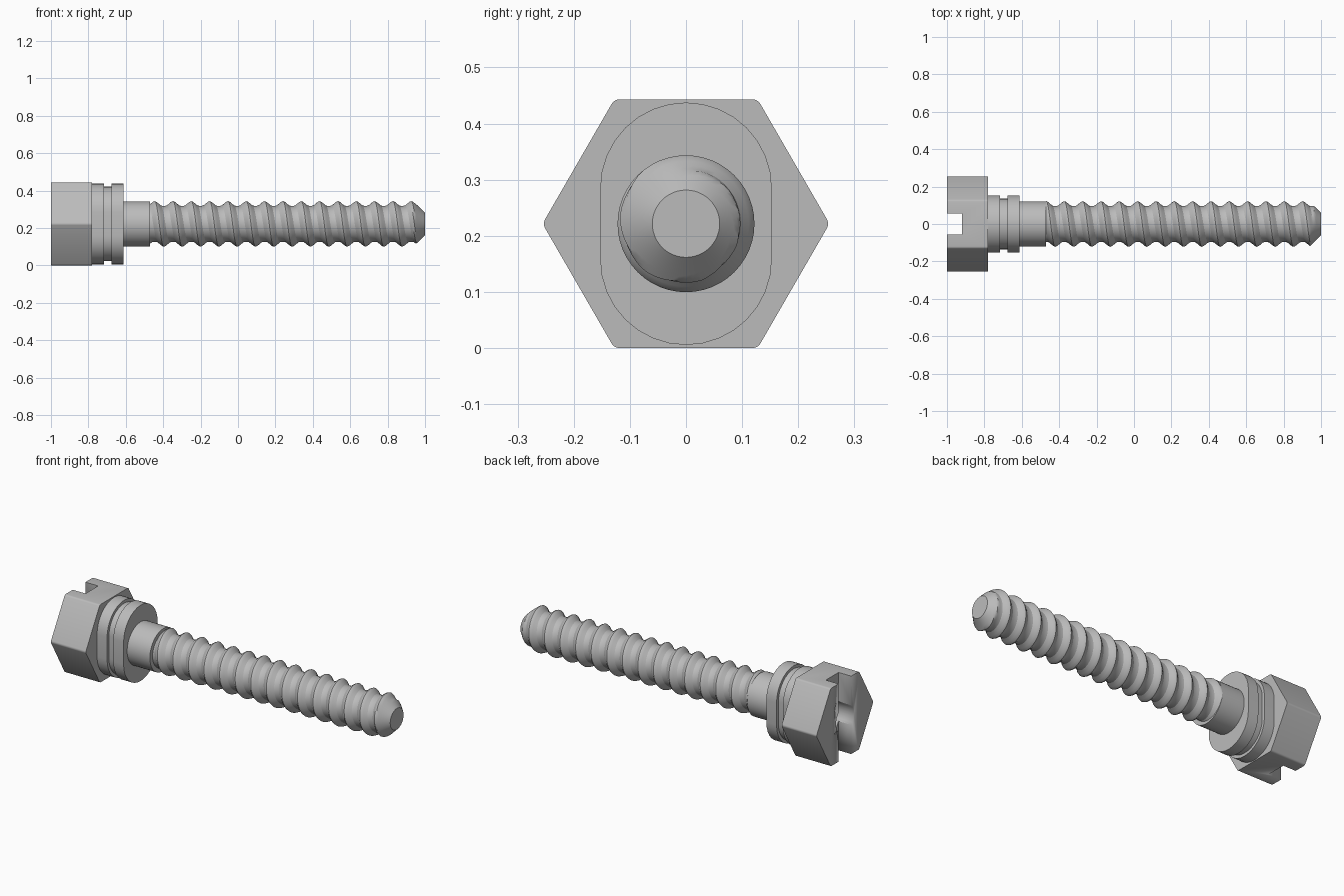
import bpy, bmesh
from math import pi, cos, sin, radians
from mathutils import Matrix

AXIS_Z = 0.2215
HEAD_R = AXIS_Z / cos(pi / 6)

cube = bpy.data.objects.get("Cube")
if cube:
    bpy.data.objects.remove(cube)

steel = bpy.data.materials.new("steel_grey")
steel.use_nodes = True
steel.diffuse_color = (0.5, 0.5, 0.5, 1)
steel.node_tree.nodes["Principled BSDF"].inputs["Base Color"].default_value = (0.5, 0.5, 0.5, 1)


def finish(name, bm, smooth=True):
    """Turn a bmesh into an object lying along the bolt axis."""
    bmesh.ops.recalc_face_normals(bm, faces=bm.faces)
    mesh = bpy.data.meshes.new(name)
    bm.to_mesh(mesh)
    bm.free()
    mesh.materials.append(steel)
    obj = bpy.data.objects.new(name, mesh)
    obj.location.z = AXIS_Z
    bpy.context.collection.objects.link(obj)
    if smooth:
        bpy.ops.object.select_all(action="DESELECT")
        obj.select_set(True)
        bpy.context.view_layer.objects.active = obj
        bpy.ops.object.shade_smooth_by_angle(angle=radians(30))
    return obj


def prism(bm, outline, x0, x1):
    """Extrude a (y, z) outline along x."""
    face = bm.faces.new([bm.verts.new((x0, y, z)) for y, z in outline])
    moved = bmesh.ops.extrude_face_region(bm, geom=[face], use_keep_orig=True)["geom"]
    bmesh.ops.translate(bm, vec=(x1 - x0, 0, 0),
                        verts=[v for v in moved if isinstance(v, bmesh.types.BMVert)])


def circle(r, n):
    return [(r * cos(2 * pi * i / n), r * sin(2 * pi * i / n)) for i in range(n)]


def stadium(r, half, n=16):
    """Rounded outline, longer in z."""
    return [(r * cos(pi * i / n + s), r * sin(pi * i / n + s) + (half if s == 0 else -half))
            for s in (0, pi) for i in range(n + 1)]


# Hexagonal head with softened corners
bm = bmesh.new()
prism(bm, circle(HEAD_R, 6), -1, -0.78)
edges = [e for e in bm.edges if abs(e.verts[0].co.x - e.verts[1].co.x) > 0.1]
bmesh.ops.bevel(bm, geom=edges, offset=0.008, segments=3, profile=0.5, affect="EDGES")
head = finish("hex_head", bm)


# Drive slot and round recess cut into the head
def cut(name, outline, depth):
    bm = bmesh.new()
    prism(bm, outline, -1.1, -1 + depth)
    cutter = finish(name, bm)
    cutter.hide_render = True
    cutter.hide_viewport = True
    mod = head.modifiers.new(name, "BOOLEAN")
    mod.operation = "DIFFERENCE"
    mod.solver = "EXACT"
    mod.object = cutter


cut("slot_cutter", [(-0.057, -0.4), (0.057, -0.4), (0.057, 0.4), (-0.057, 0.4)], 0.08)
cut("recess_cutter", circle(0.08, 32), 0.1)

# Oval collars with a narrower groove between them
for name, r, x0, x1 in (("inner_collar", 0.153, -0.78, -0.717),
                        ("collar_groove", 0.136, -0.717, -0.677),
                        ("outer_collar", 0.153, -0.677, -0.613)):
    bm = bmesh.new()
    prism(bm, stadium(r, 0.063), x0, x1)
    finish(name, bm)

# Plain shank
bm = bmesh.new()
prism(bm, circle(0.121, 48), -0.613, -0.47)
finish("shank", bm)

# Threaded rod: a helical grid trimmed by the tip chamfer
START, END, PITCH = -0.47, 1.0, 0.098
CREST, ROOT, TIP = 0.122, 0.097, 0.06
SEGS, STEPS, TURNS = 48, 12, 17


def thread_radius(phase):
    d = abs(phase % 1 - 0.5) * 2            # 1 at the crest, 0 at the root
    return ROOT + (CREST - ROOT) * min(1, max(0, (d - 0.3) / 0.62))


bm = bmesh.new()
grid = []
for i in range(SEGS + 1):
    turn = i / SEGS
    row = []
    for j in range(TURNS * STEPS + 1):
        x = min(END, max(START, START + PITCH * (j / STEPS - 1 + turn)))
        r = min(thread_radius((x - START) / PITCH - turn), TIP + (END - x))
        row.append(bm.verts.new((x, r * cos(2 * pi * turn), r * sin(2 * pi * turn))))
    grid.append(row)
for a, b in zip(grid, grid[1:]):
    for k in range(len(a) - 1):
        bm.faces.new((a[k], a[k + 1], b[k + 1], b[k]))
bmesh.ops.remove_doubles(bm, verts=bm.verts, dist=0.0002)
bmesh.ops.dissolve_degenerate(bm, edges=bm.edges, dist=0.0001)
bmesh.ops.holes_fill(bm, edges=[e for e in bm.edges if e.is_boundary], sides=0)
finish("threaded_rod", bm)
